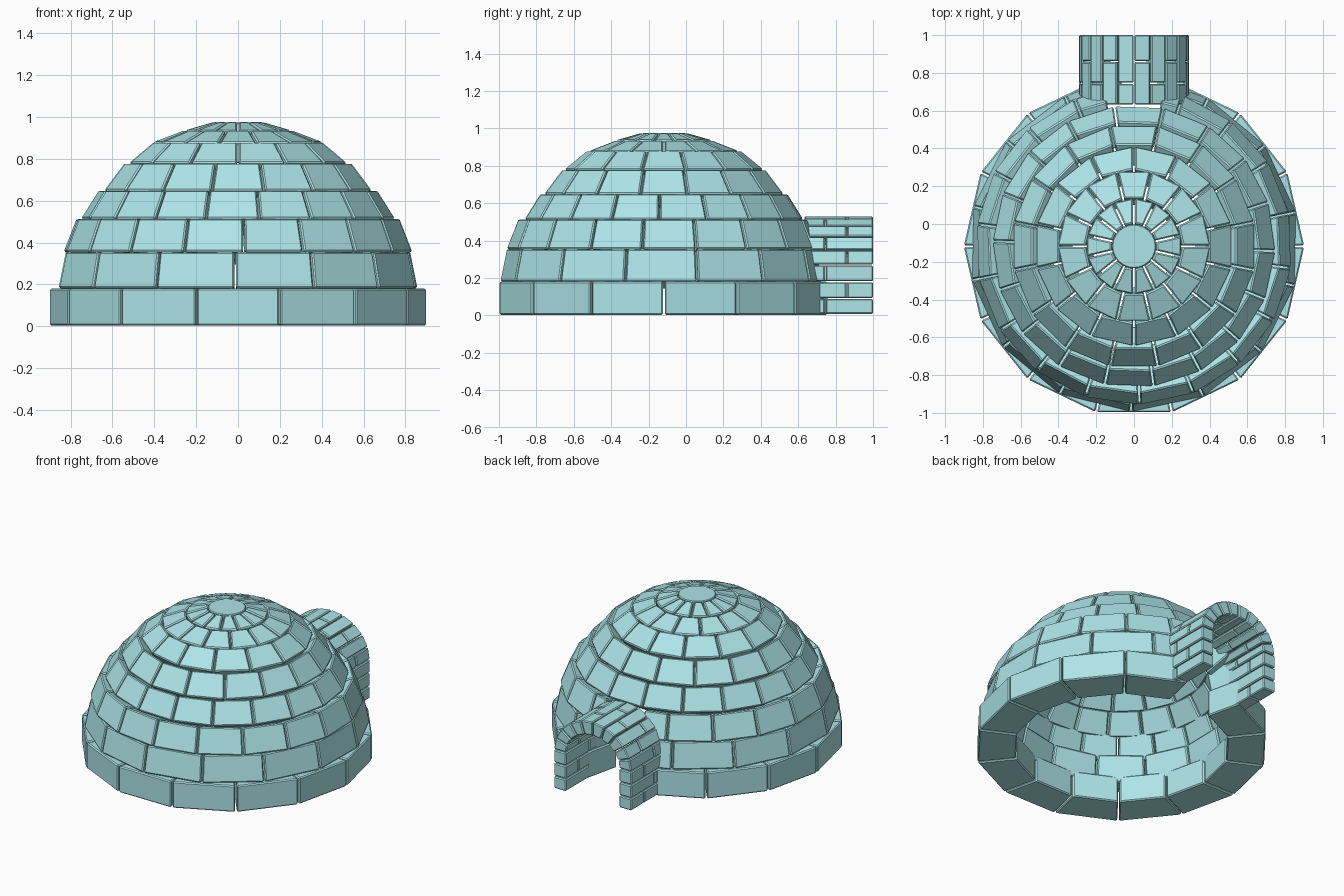
import bpy, bmesh
from math import sin, cos, pi, radians, asin, hypot

if "Cube" in bpy.data.objects:
    bpy.data.objects.remove(bpy.data.objects["Cube"])

CY = -0.118      # dome centre in y
GAP = 0.005      # half of the joint between blocks

ice = bpy.data.materials.new("ice")
ice.diffuse_color = (0.42, 0.78, 0.81, 1)
ice.use_nodes = True
ice.node_tree.nodes["Principled BSDF"].inputs["Base Color"].default_value = ice.diffuse_color


def add_hexa(bm, a, b):
    """Block between two matching four-point end faces."""
    va = [bm.verts.new(p) for p in a]
    vb = [bm.verts.new(p) for p in b]
    bm.faces.new(va)
    bm.faces.new(vb[::-1])
    for i in range(4):
        j = (i + 1) % 4
        bm.faces.new((va[j], va[i], vb[i], vb[j]))


def finish(bm, name, bevel=0.007):
    bmesh.ops.recalc_face_normals(bm, faces=bm.faces)
    me = bpy.data.meshes.new(name)
    bm.to_mesh(me)
    bm.free()
    ob = bpy.data.objects.new(name, me)
    bpy.context.collection.objects.link(ob)
    me.materials.append(ice)
    mod = ob.modifiers.new("bevel", "BEVEL")
    mod.width = bevel
    mod.segments = 1
    return ob


def course(name, n, phase, r0, z0, r1, z1, t, door=0):
    """Ring of blocks; each block leans with the dome and is t thick."""
    length = hypot(r1 - r0, z1 - z0)
    nr, nz = (z1 - z0) / length, (r0 - r1) / length
    prof = [(r0, z0), (r1, z1), (r1 - nr * t, z1 - nz * t), (r0 - nr * t, z0 - nz * t)]
    half = asin(door / r0) if door else 0
    step = 2 * pi / n
    bm = bmesh.new()
    for k in range(n):
        a0 = (radians(phase) + k * step) % (2 * pi)
        a1 = a0 + step
        # leave the doorway open at the back
        pieces = [(a0, a1)]
        if half:
            pieces = [(a0, min(a1, pi - half)), (max(a0, pi + half), a1)]
        for s, e in pieces:
            if e - s < 0.06:
                continue

            def end(a, side):
                pts = []
                for r, z in prof:
                    b = a + side * GAP / max(r, 0.03)
                    pts.append((r * sin(b), CY - r * cos(b), z))
                return pts
            add_hexa(bm, end(s, 1), end(e, -1))
    finish(bm, name)


# dome courses: count, phase, lower radius/height, upper radius/height, thickness, door half width
courses = [
    (14, 12.86, 0.90, 0.003, 0.90, 0.180, 0.24, 0.20),
    (14, -1.0, 0.875, 0.183, 0.84, 0.355, 0.20, 0.21),
    (18, 2.0, 0.84, 0.357, 0.778, 0.515, 0.18, 0.15),
    (18, 8.0, 0.75, 0.515, 0.665, 0.650, 0.16),
    (16, 11.25, 0.65, 0.650, 0.55, 0.780, 0.15),
    (14, 0.0, 0.53, 0.782, 0.41, 0.880, 0.13),
    (14, 12.86, 0.405, 0.880, 0.26, 0.935, 0.11),
    (14, 0.0, 0.255, 0.937, 0.122, 0.975, 0.10),
]
for i, c in enumerate(courses):
    course(f"dome_course_{i + 1}", *c)

# cap block closing the top
bm = bmesh.new()
bmesh.ops.create_cone(bm, cap_ends=True, segments=24, radius1=0.105, radius2=0.117, depth=0.10)
bmesh.ops.translate(bm, verts=bm.verts, vec=(0, CY, 0.925))
finish(bm, "cap_block", 0.005)

# tunnel section: straight rows below, arch above (outer and inner point per joint)
SPRING = 0.27
joints = [((0.29, z), (0.20, z)) for z in (0.005, 0.09, 0.18)]
for k in range(11):
    a = pi * k / 10
    joints.append(((0.29 * cos(a), SPRING + 0.26 * sin(a)),
                   (0.20 * cos(a), SPRING + 0.17 * sin(a))))
joints += [((-0.29, z), (-0.20, z)) for z in (0.18, 0.09, 0.005)]


def shrink(p, q):
    """Pull p towards q by the joint gap."""
    d = hypot(q[0] - p[0], q[1] - p[1])
    f = GAP * 0.6 / d
    return (p[0] + (q[0] - p[0]) * f, p[1] + (q[1] - p[1]) * f)


# tunnel blocks in running bond
bm = bmesh.new()
for k in range(len(joints) - 1):
    (o0, i0), (o1, i1) = joints[k], joints[k + 1]
    quad = [shrink(o0, o1), shrink(o1, o0), shrink(i1, i0), shrink(i0, i1)]
    ys = (0.63, 0.745, 1.003) if k % 2 == 0 else (0.63, 0.86, 1.003)
    for y0, y1 in zip(ys, ys[1:]):
        add_hexa(bm, [(x, y0 + 0.003, z) for x, z in quad],
                 [(x, y1 - 0.003, z) for x, z in quad])
finish(bm, "entrance_tunnel", 0.006)
